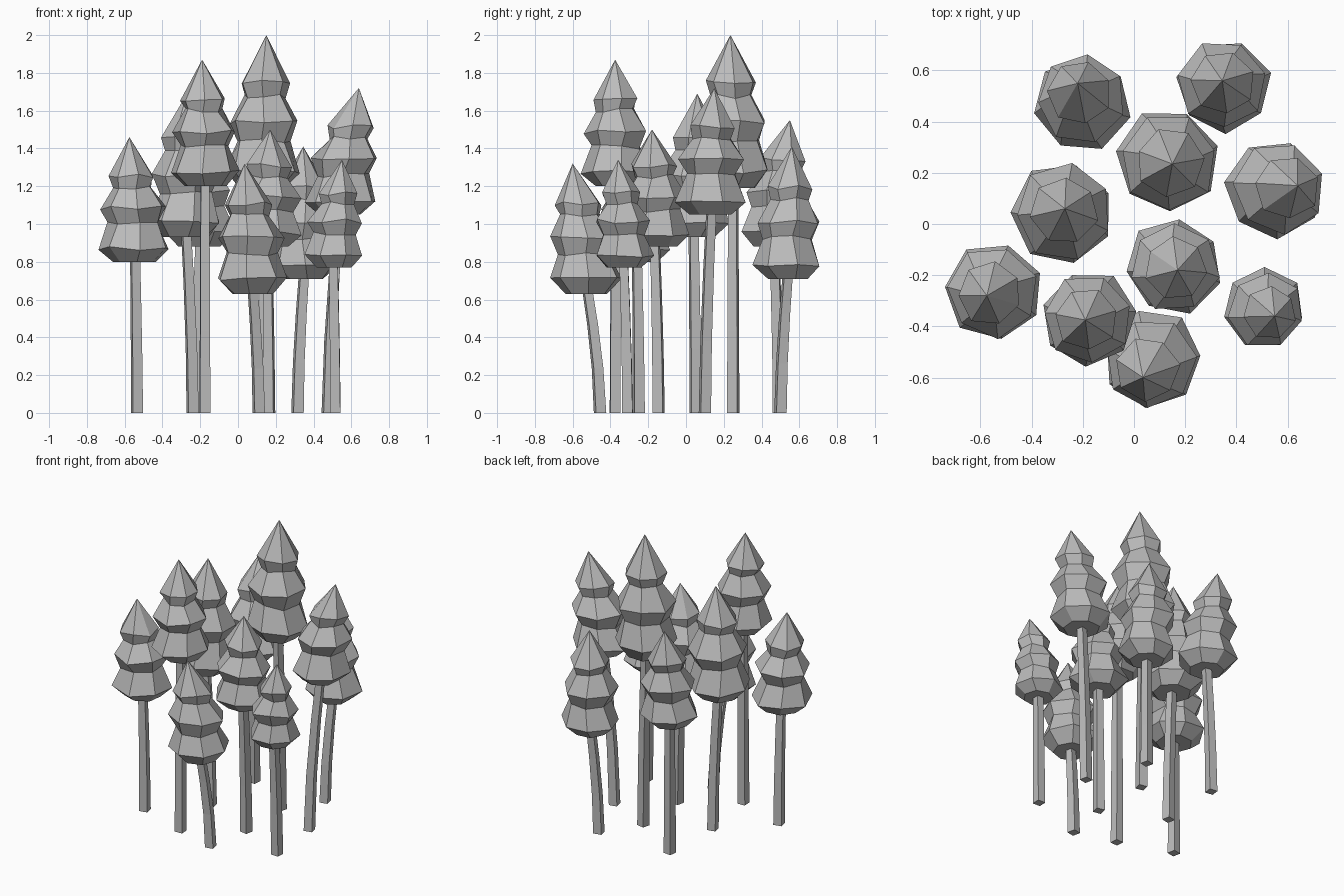
import bpy, bmesh, math, random
from mathutils import Vector

if "Cube" in bpy.data.objects:
    bpy.data.objects.remove(bpy.data.objects["Cube"])

random.seed(4)

# One plain grey for the whole grove
grey = bpy.data.materials.new("plain grey")
grey.use_nodes = True
grey.diffuse_color = (0.5, 0.5, 0.5, 1)
grey.node_tree.nodes["Principled BSDF"].inputs["Base Color"].default_value = (0.5, 0.5, 0.5, 1)

SIDES = 7
# Crown silhouette: height fraction, radius fraction (three tiers)
TIERS = [(0, .6), (.11, 1), (.31, .72), (.43, .94), (.6, .55), (.69, .66)]


def finish(name, bm):
    bmesh.ops.recalc_face_normals(bm, faces=bm.faces)
    mesh = bpy.data.meshes.new(name)
    bm.to_mesh(mesh)
    bm.free()
    mesh.materials.append(grey)
    bpy.context.collection.objects.link(bpy.data.objects.new(name, mesh))


def bridge(bm, rings):
    for low, high in zip(rings, rings[1:]):
        for i in range(len(low)):
            j = (i + 1) % len(low)
            bm.faces.new((low[i], low[j], high[j], high[i]))


def crown(name, centre, apex, bottom, radius):
    bm = bmesh.new()
    start, end = Vector((*centre, bottom)), Vector(apex)
    phase = random.uniform(0, math.tau)
    rings = []
    for t, r in TIERS:
        c = start.lerp(end, t ** 1.5)
        c.z = bottom + (end.z - bottom) * t
        phase += random.uniform(-.12, .12)
        ring = []
        for i in range(SIDES):
            a = phase + math.tau * i / SIDES
            d = radius * r * random.uniform(.97, 1.06)
            lift = random.uniform(-.012, .012) if t else 0
            ring.append(bm.verts.new(c + Vector((d * math.cos(a), d * math.sin(a), lift))))
        rings.append(ring)
    bridge(bm, rings)
    bm.faces.new(rings[0])
    tip = bm.verts.new(end)
    for i in range(SIDES):
        bm.faces.new((rings[-1][i], rings[-1][(i + 1) % SIDES], tip))
    finish(name, bm)


def trunk(name, foot, centre, top):
    # Square, slightly tapering trunk that bends towards its crown
    bm = bmesh.new()
    start, end = Vector((*foot, 0)), Vector((*centre, top))
    turn = random.uniform(-.25, .25)
    rings = []
    for t in (0, .35, .7, 1):
        c = start.lerp(end, t ** 1.6)
        c.z = top * t
        d = .039 - .007 * t
        angles = [turn + math.pi / 4 + math.pi / 2 * i for i in range(4)]
        rings.append([bm.verts.new(c + Vector((d * math.cos(a), d * math.sin(a), 0))) for a in angles])
    bridge(bm, rings)
    bm.faces.new(rings[0])
    bm.faces.new(rings[-1])
    finish(name, bm)


# Trees: foot, crown centre, crown tip, crown bottom, crown radius
TREES = [
    ((-.22, .49), (-.2, .465), (-.22, .55, 1.55), .88, .185),
    ((.315, .5), (.35, .54), (.345, .56, 1.41), .71, .182),
    ((.15, .25), (.13, .25), (.15, .235, 2), 1.19, .2),
    ((.475, .1), (.54, .135), (.64, .15, 1.72), 1.05, .188),
    ((-.24, .05), (-.275, .04), (-.27, .06, 1.69), .93, .198),
    ((-.535, -.25), (-.545, -.26), (-.575, -.28, 1.46), .8, .187),
    ((.165, -.145), (.155, -.165), (.17, -.18, 1.5), .88, .185),
    ((-.175, -.375), (-.175, -.37), (-.19, -.375, 1.87), 1.2, .183),
    ((.515, -.31), (.505, -.33), (.55, -.36, 1.34), .77, .157),
    ((.11, -.455), (.077, -.525), (.035, -.6, 1.32), .63, .188),
]
for n, (foot, centre, tip, bottom, radius) in enumerate(TREES, 1):
    trunk(f"trunk_{n}", foot, centre, bottom + .04)
    crown(f"crown_{n}", centre, tip, bottom, radius)
